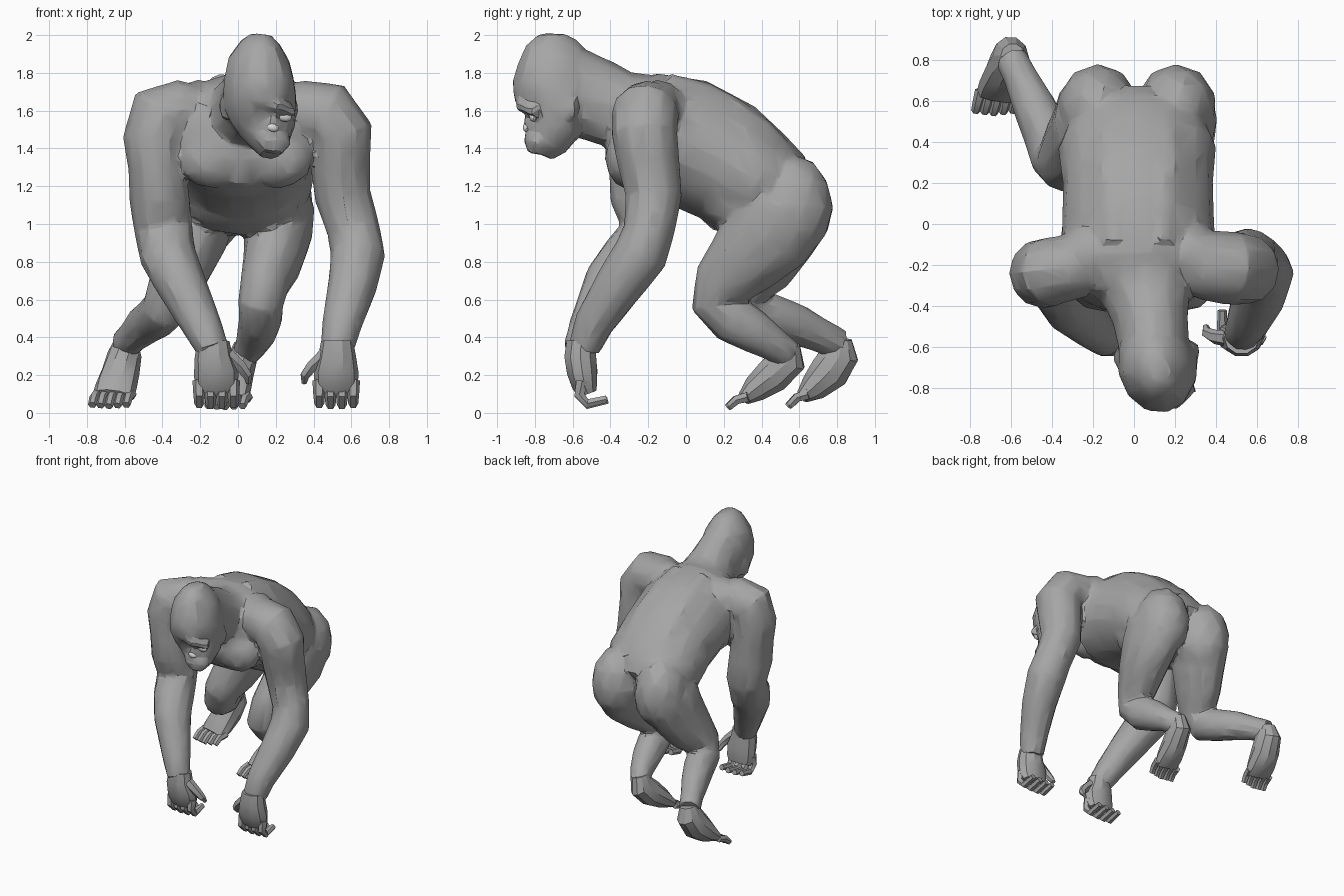
import bpy, bmesh, math
from mathutils import Vector, Matrix

cube = bpy.data.objects.get("Cube")
if cube:
    bpy.data.objects.remove(cube, do_unlink=True)

X, Y = Vector((1, 0, 0)), Vector((0, 1, 0))


def material(name, value):
    m = bpy.data.materials.new(name)
    m.use_nodes = True
    col = (value, value, value, 1)
    m.diffuse_color = col
    bsdf = next(n for n in m.node_tree.nodes if n.type == 'BSDF_PRINCIPLED')
    bsdf.inputs["Base Color"].default_value = col
    bsdf.inputs["Roughness"].default_value = 0.8
    return m


def tube(bm, rings, ref, n=12):
    """Closed loft through (x, y, z, half size along ref, other half size)."""
    pts = [Vector(r[:3]) for r in rings]
    loops = []
    for i, r in enumerate(rings):
        t = (pts[min(i + 1, len(pts) - 1)] - pts[max(i - 1, 0)]).normalized()
        u = (ref - t * ref.dot(t)).normalized()
        v = t.cross(u)
        loops.append([bm.verts.new(pts[i] + u * r[3] * math.cos(k * math.tau / n)
                                   + v * r[4] * math.sin(k * math.tau / n)) for k in range(n)])
    faces = [bm.faces.new(loops[0]), bm.faces.new(loops[-1])]
    for a, b in zip(loops, loops[1:]):
        for k in range(n):
            j = (k + 1) % n
            faces.append(bm.faces.new((a[k], a[j], b[j], b[k])))
    bmesh.ops.recalc_face_normals(bm, faces=faces)


def ball(bm, centre, radii, tilt=0, yaw=0):
    m = (Matrix.Translation(centre) @ Matrix.Rotation(yaw, 4, 'Z')
         @ Matrix.Rotation(tilt, 4, 'Y') @ Matrix.Diagonal((*radii, 1)))
    bmesh.ops.create_icosphere(bm, subdivisions=2, radius=1, matrix=m)


def digits(bm, base, step, count, path, r):
    """A row of tapering digits that share one bent path."""
    for i in range(count):
        k = i - (count - 1) / 2
        o = Vector(base) + Vector(step) * k
        reach = 1 - 0.05 * abs(k)
        rings = []
        for j, p in enumerate(path):
            q = o + Vector(p) * reach
            s = r * (1 - 0.13 * j)
            rings.append((*q, s, s))
        tube(bm, rings, X, 6)


def finish(bm, name, mat):
    me = bpy.data.meshes.new(name)
    bm.to_mesh(me)
    bm.free()
    ob = bpy.data.objects.new(name, me)
    bpy.context.collection.objects.link(ob)
    me.materials.append(mat)
    smooth(ob, 30)
    return ob


def smooth(ob, angle):
    bpy.ops.object.select_all(action='DESELECT')
    ob.select_set(True)
    bpy.context.view_layer.objects.active = ob
    bpy.ops.object.shade_smooth_by_angle(angle=math.radians(angle))


hide = material("grey hide", 0.38)
pale = material("pale face", 0.72)

body = bmesh.new()
# torso, chest to rump
tube(body, [(.03, -.41, 1.50, .2, .16), (.03, -.33, 1.49, .33, .28), (.02, -.2, 1.47, .39, .335),
            (.02, 0, 1.435, .37, .345), (.02, .2, 1.335, .365, .335), (.015, .37, 1.225, .385, .295),
            (.015, .5, 1.15, .33, .25), (.015, .58, 1.1, .22, .18)], X, 18)
ball(body, (.02, .25, 1.14), (.33, .22, .2), 0, 0)                    # belly
for s in (-1, 1):
    ball(body, (.015 + s * .19, .565, 1.09), (.2, .215, .28))         # buttock
    ball(body, (.04 + s * .17, -.31, 1.35), (.19, .12, .165))         # chest muscle
    ball(body, (.03 + s * .24, -.15, 1.60), (.16, .16, .165))         # shoulder blade
    tube(body, [(.02 + s * .11, -.1, 1.72, .08, .08), (.02 + s * .11, .1, 1.67, .09, .08),
                (.02 + s * .12, .25, 1.59, .09, .08), (.02 + s * .12, .4, 1.49, .09, .07),
                (.02 + s * .12, .53, 1.375, .07, .05)], X, 8)         # back muscle

# neck and head
tube(body, [(.04, -.2, 1.59, .26, .2), (.06, -.34, 1.60, .22, .21), (.08, -.46, 1.65, .185, .22),
            (.1, -.62, 1.71, .17, .235)], X)
tube(body, [(.17, -.765, 1.365, .05, .06), (.17, -.74, 1.42, .1, .11), (.155, -.7, 1.5, .155, .14),
            (.135, -.69, 1.58, .185, .165), (.115, -.69, 1.67, .197, .225), (.11, -.69, 1.76, .19, .235),
            (.11, -.7, 1.87, .165, .195), (.12, -.71, 1.96, .105, .14), (.125, -.71, 2.005, .05, .07)],
     Vector((.97, .2, 0)))
tube(body, [(.02, -.82, 1.69, .03, .03), (.1, -.87, 1.67, .04, .04), (.2, -.865, 1.63, .04, .04),
            (.29, -.79, 1.59, .03, .03)], Y, 8)                        # brow
ball(body, (.185, -.79, 1.445), (.1, .07, .065), .2, .2)               # muzzle
ball(body, (.185, -.8, 1.4), (.07, .05, .03), .2, .2)                  # lower lip
ball(body, (.18, -.83, 1.53), (.04, .03, .06), .2, .2)                 # nose bridge
ball(body, (.29, -.62, 1.61), (.03, .05, .065))                        # ears
ball(body, (-.07, -.65, 1.62), (.03, .05, .075))

# right arm
tube(body, [(-.15, -.2, 1.6, .12, .12), (-.3, -.21, 1.6, .16, .165), (-.41, -.235, 1.565, .17, .185),
            (-.445, -.24, 1.45, .17, .165), (-.43, -.24, 1.3, .17, .15), (-.415, -.235, 1.13, .165, .16),
            (-.395, -.21, .97, .14, .155), (-.37, -.29, .83, .155, .15), (-.31, -.395, .7, .145, .135),
            (-.19, -.515, .46, .105, .105), (-.13, -.57, .33, .085, .085)], Y)
# left arm
tube(body, [(.18, -.2, 1.58, .12, .12), (.34, -.2, 1.595, .17, .165), (.47, -.215, 1.58, .18, .18),
            (.54, -.22, 1.48, .175, .175), (.54, -.2, 1.34, .165, .16), (.555, -.17, 1.15, .15, .15),
            (.61, -.195, .97, .135, .14), (.635, -.24, .84, .145, .145), (.605, -.36, .67, .13, .13),
            (.55, -.49, .47, .105, .105), (.525, -.54, .34, .085, .09)], Y)
# right leg
tube(body, [(-.18, .55, 1.2, .12, .14), (-.2, .51, 1.07, .19, .265), (-.235, .45, .92, .18, .23),
            (-.3, .37, .76, .155, .19), (-.355, .3, .64, .13, .145), (-.39, .33, .55, .12, .125),
            (-.43, .45, .51, .115, .12), (-.49, .58, .47, .105, .11), (-.55, .71, .41, .085, .09),
            (-.6, .81, .36, .08, .085)], X)
# left leg
tube(body, [(.2, .55, 1.2, .12, .14), (.22, .51, 1.08, .185, .265), (.215, .43, .95, .18, .255),
            (.185, .31, .81, .16, .205), (.14, .19, .68, .13, .16), (.12, .15, .58, .12, .125),
            (.12, .24, .5, .115, .13), (.1, .36, .43, .105, .115), (.07, .47, .36, .085, .09),
            (.03, .55, .3, .07, .08)], X)

# fuse the body into one skin, then reduce it to broad facets
ob = finish(body, "body", hide)
mod = ob.modifiers.new("fuse", 'REMESH')
mod.mode, mod.voxel_size = 'VOXEL', 0.016
mod = ob.modifiers.new("soften", 'SMOOTH')
mod.factor, mod.iterations = 0.5, 3
mod = ob.modifiers.new("facets", 'DECIMATE')
mod.ratio = 0.045
for name in ("fuse", "soften", "facets"):
    bpy.ops.object.modifier_apply(modifier=name)
if not ob.data.materials:
    ob.data.materials.append(hide)
smooth(ob, 24)

# hands: palm, curled fingers, inner thumb
for name, x, wx, s in (("right_hand", -.115, -.13, 1), ("left_hand", .52, .525, -1)):
    bm = bmesh.new()
    tube(bm, [(wx, -.555, .38, .085, .08), (wx, -.56, .3, .1, .088), (x, -.55, .22, .118, .085),
              (x, -.535, .14, .115, .07), (x, -.52, .1, .1, .05)], X, 10)
    digits(bm, (x, -.55, .17), (.06, 0, 0), 4,
           [(0, 0, 0), (0, -.015, -.08), (0, .03, -.13), (0, .14, -.105)], .036)
    tube(bm, [(x + s * .06, -.56, .31, .04, .04), (x + s * .125, -.55, .25, .035, .035),
              (x + s * .165, -.53, .2, .027, .027), (x + s * .17, -.5, .16, .015, .015)], Y, 6)
    finish(bm, name, hide)

# feet: raised heel, sole, toes
feet = {
    "right_foot": ([(-.59, .82, .39, .06, .06), (-.6, .815, .31, .09, .105), (-.62, .76, .22, .1, .11),
                    (-.645, .68, .14, .11, .08), (-.66, .62, .09, .11, .04)],
                   (-.655, .65, .1), (-.03, -.11, -.065)),
    "left_foot": ([(.04, .54, .36, .06, .065), (.02, .54, .28, .08, .1), (-.005, .46, .2, .088, .1),
                   (-.03, .37, .13, .1, .075), (-.045, .31, .08, .1, .04)],
                  (-.04, .33, .085), (-.03, -.11, -.055)),
}
for name, (rings, base, d) in feet.items():
    bm = bmesh.new()
    tube(bm, rings, X, 10)
    digits(bm, base, (.045, 0, 0), 5,
           [(0, 0, 0), (d[0] * .6, d[1] * .6, d[2] * .3), (d[0], d[1], d[2])], .03)
    finish(bm, name, hide)

# pale eye sockets and nose tip
for name, centre, radii in (("right_eye", (.095, -.838, 1.61), (.05, .02, .032)),
                            ("left_eye", (.245, -.81, 1.57), (.042, .02, .028)),
                            ("nose_tip", (.185, -.848, 1.51), (.032, .016, .022))):
    bm = bmesh.new()
    ball(bm, centre, radii, .3, .2)
    finish(bm, name, pale)
